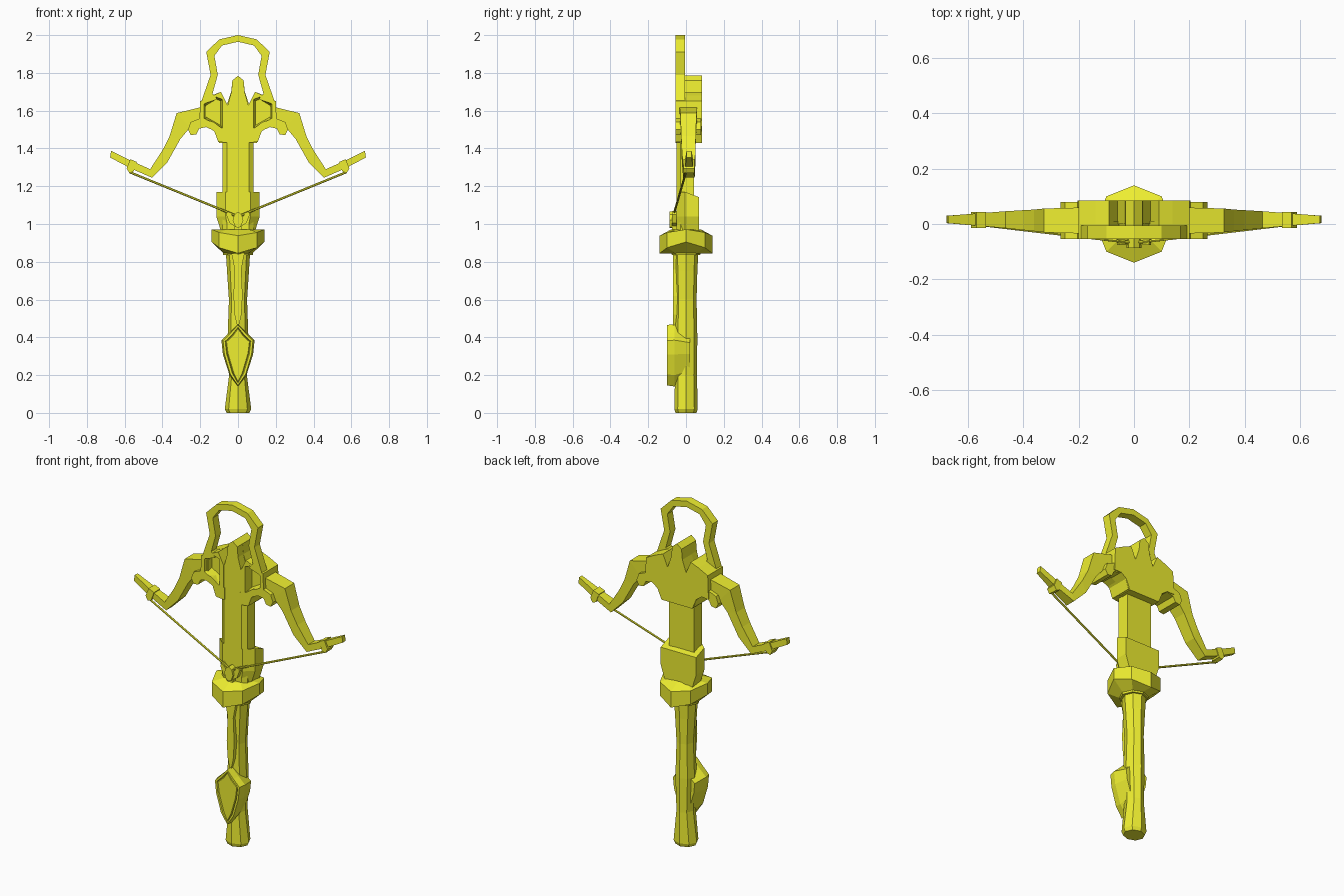
import bpy, bmesh
from math import cos, sin, tau
from mathutils import Vector

if "Cube" in bpy.data.objects:
    bpy.data.objects.remove(bpy.data.objects["Cube"])

mat = bpy.data.materials.new("yellow")
mat.diffuse_color = (0.86, 0.86, 0.03, 1)
mat.use_nodes = True
mat.node_tree.nodes["Principled BSDF"].inputs["Base Color"].default_value = mat.diffuse_color


def finish(name, bm, mirror=False):
    bmesh.ops.recalc_face_normals(bm, faces=bm.faces)
    me = bpy.data.meshes.new(name)
    bm.to_mesh(me)
    bm.free()
    me.materials.append(mat)
    ob = bpy.data.objects.new(name, me)
    bpy.context.collection.objects.link(ob)
    if mirror:
        ob.modifiers.new("mirror", 'MIRROR')
    return ob


def loft(name, rings, mirror=False, cap=True):
    """Skin a list of equal-length rings of 3D points."""
    bm = bmesh.new()
    vs = [[bm.verts.new(p) for p in r] for r in rings]
    n = len(vs[0])
    for a, b in zip(vs, vs[1:]):
        for i in range(n):
            j = (i + 1) % n
            bm.faces.new((a[i], a[j], b[j], b[i]))
    if cap:
        bm.faces.new(vs[0])
        bm.faces.new(vs[-1])
    return finish(name, bm, mirror)


def prism(name, pts, y0, y1, mirror=False):
    return loft(name, [[(x, y, z) for x, z in pts] for y in (y0, y1)], mirror)


def sym(half):
    """Complete an outline given from centre line to centre line."""
    return half + [(-x, z) for x, z in reversed(half) if x > 0]


def octagon(rx, ry, z, oy=0):
    return [(rx * cos(i * tau / 8), oy + ry * sin(i * tau / 8), z) for i in range(8)]


# Grip with flared ends
loft("grip", [octagon(*s) for s in (
    (.06, .055, .0), (.07, .062, .02), (.047, .058, .2), (.055, .06, .4),
    (.048, .056, .6), (.058, .06, .75), (.065, .066, .86))])
prism("grip_ridge", sym([(0, .85), (.035, .85), (.018, .76), (.024, .62), (.018, .52), (0, .44)]),
      -.07, -.02)

# Diamond boss with a grooved panel
boss_pts = sym([(0, .47), (.045, .425), (.088, .385), (.08, .31), (.045, .2), (0, .14)])
boss = loft("grip_boss", [[(x * k, y, .32 + (z - .32) * m) for x, z in boss_pts]
                          for y, k, m in ((-.1, .9, .97), (-.06, 1, 1), (.02, .8, .8))])
bm = bmesh.new()
bm.from_mesh(boss.data)
face = min(bm.faces, key=lambda f: f.calc_center_median().y)
for thick, depth in ((.012, 0), (.004, -.01), (.004, .008)):
    bmesh.ops.inset_region(bm, faces=[face], thickness=thick, depth=depth)
bm.to_mesh(boss.data)
bm.free()

# Guard: octagon whose edges dip at front and back
loft("collar", [octagon(.078, .075, .835), octagon(.085, .08, .88)])


def guard_ring(k, z_side, z_mid, z_front):
    base = [(.14, 0), (.1, .1), (0, .14), (-.1, .1), (-.14, 0), (-.1, -.1), (0, -.14), (.1, -.1)]
    zs = [z_side, z_mid, z_front, z_mid] * 2
    return [(x * k, y * k, z) for (x, y), z in zip(base, zs)]


loft("guard", [guard_ring(.55, .845, .845, .845), guard_ring(1, .905, .875, .845),
               guard_ring(1, .972, .955, .938), guard_ring(.55, .972, .972, .972)])

# Rear block above the guard
sec = [(-.065, -.05), (.065, -.05), (.115, -.005), (.115, .07), (-.115, .07), (-.115, -.005)]
loft("lock_block", [[(x * k, y, z - max(y, 0) * s) for x, y in sec]
                    for k, z, s in ((.75, .95, 0), (1, 1.04, 0), (1, 1.17, .4))])

# Rail with chamfered front edges, ending in a spike
rail = [(-.057, -.05), (.057, -.05), (.082, -.03), (.082, .042), (-.082, .042), (-.082, -.03)]
loft("rail", [[(x, y, z) for x, y in rail] for z in (.95, 1.5)])
prism("rail_spike", sym([(0, 1.785), (.03, 1.76), (.035, 1.7), (.057, 1.62), (.057, 1.45), (0, 1.45)]),
      -.05, .03)

# Back plate
prism("back_plate", sym([(0, 1.785), (.03, 1.76), (.036, 1.7), (.06, 1.63), (.09, 1.70),
                         (.14, 1.68), (.2, 1.65), (.205, 1.515), (.16, 1.515), (.125, 1.49),
                         (.1, 1.43), (0, 1.43)]), 0, .085)

# Window frames in front of the plate
outer = [(.055, 1.63), (.09, 1.70), (.2, 1.65), (.205, 1.53), (.055, 1.46)]
inner = [(.083, 1.66), (.115, 1.672), (.18, 1.635), (.18, 1.56), (.083, 1.505)]
deep = [(.093, 1.65), (.115, 1.658), (.168, 1.627), (.168, 1.568), (.093, 1.525)]
loft("window_frame", [[(x, y, z) for x, z in p] for p, y in
                      ((outer, .01), (outer, -.055), (inner, -.055), (deep, .01))],
     mirror=True, cap=False)

# Lower arched rim with hooks
prism("arch_rim", [(.05, 1.43), (.105, 1.435), (.125, 1.49), (.16, 1.515), (.205, 1.505), (.22, 1.475),
                   (.25, 1.47), (.265, 1.5), (.25, 1.54), (.2, 1.56), (.13, 1.54), (.09, 1.51), (.05, 1.5)],
      -.055, .08, mirror=True)

# Stirrup loop
lo = [(.2, 1.63), (.19, 1.66), (.145, 1.79), (.168, 1.91), (.1, 1.977), (0, 2.0)]
li = [(.11, 1.66), (.135, 1.69), (.107, 1.79), (.125, 1.89), (.085, 1.945), (0, 1.965)]
flip = lambda p: [(-x, z) for x, z in reversed(p) if x > 0]
prism("stirrup", lo + flip(lo) + list(reversed(li + flip(li))), -.055, -.005)

# Bow limbs: upper point, lower point, front y, back y
limb = [((.17, 1.625), (.17, 1.53), -.035, .06), ((.325, 1.587), (.255, 1.51), -.03, .056),
        ((.362, 1.465), (.305, 1.45), -.026, .052), ((.4, 1.39), (.375, 1.325), -.022, .05),
        ((.465, 1.29), (.455, 1.245), -.015, .046), ((.57, 1.337), (.565, 1.293), -.006, .038),
        ((.672, 1.387), (.677, 1.352), .003, .03)]
loft("limb", [[(a[0], f, a[1]), (b[0], f, b[1]), (b[0], k, b[1]), (a[0], k, a[1])]
              for a, b, f, k in limb], mirror=True)

# String clamps wrapped round the limb tips
prism("string_clamp", [(.535, 1.328), (.57, 1.343), (.59, 1.295), (.575, 1.27), (.553, 1.278)],
      -.014, .044, mirror=True)

# String
a, b = Vector((.575, .0, 1.275)), Vector((.0, -.068, 1.04))
side = (b - a).cross(Vector((0, 1, 0))).normalized()
up = side.cross(b - a).normalized()
loft("string", [[p + .006 * (side * cos(i * tau / 6) + up * sin(i * tau / 6)) for i in range(6)]
                for p in (a, b)], mirror=True)

# Catch holding the string
prism("catch", sym([(0, 1.035), (.025, 1.04), (.055, 1.07), (.062, 1.05), (.045, 1.005),
                    (.02, .99), (.015, .955), (0, .95)]), -.075, -.045)
prism("catch_nut", sym([(0, 1.065), (.02, 1.05), (.028, 1.02), (.015, .985), (0, .98)]), -.087, -.05)
